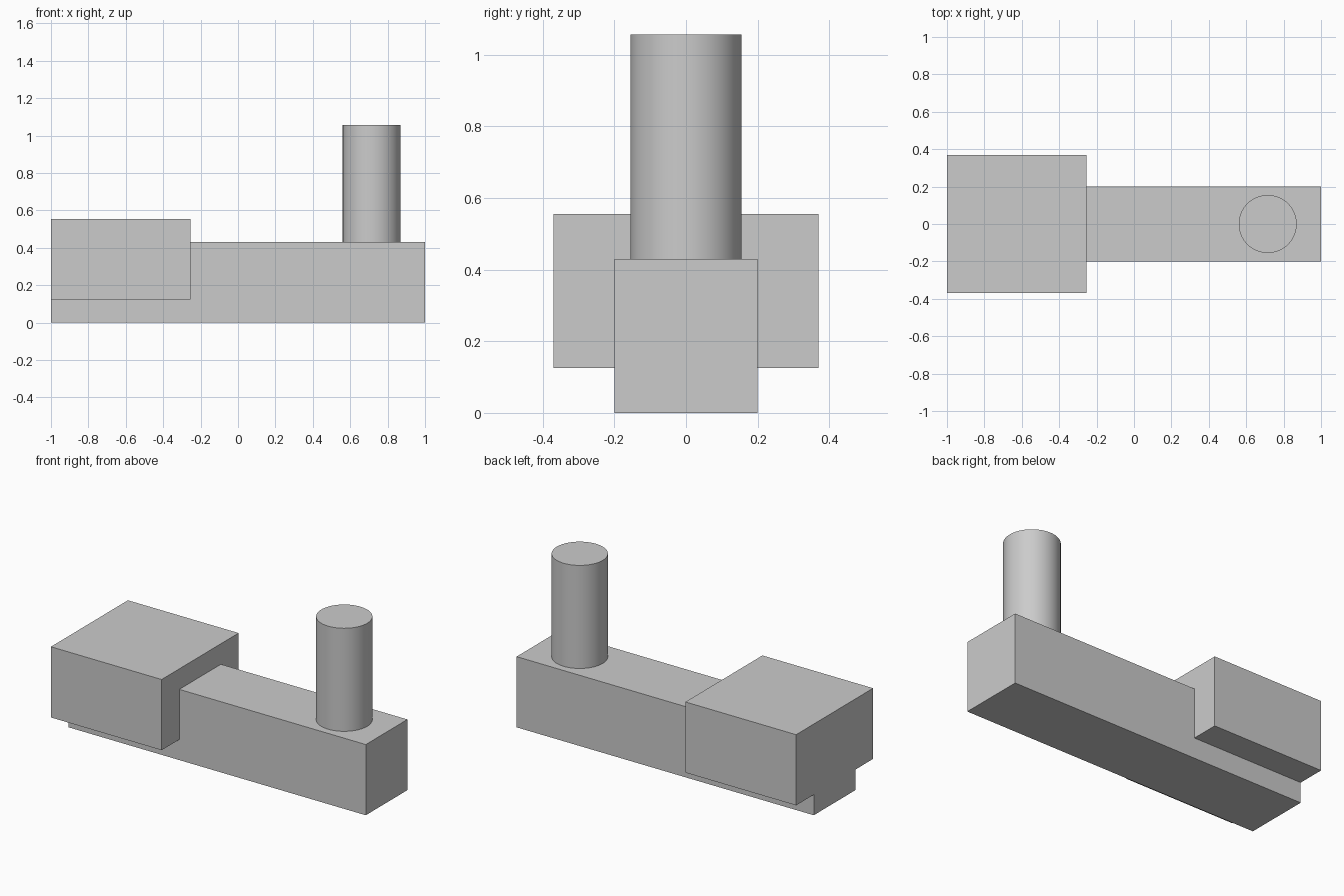
import bpy
import math

default_cube = bpy.data.objects.get("Cube")
if default_cube:
    bpy.data.objects.remove(default_cube, do_unlink=True)

# One plain grey for everything
grey = bpy.data.materials.new("plain grey")
grey.use_nodes = True
grey.diffuse_color = (0.6, 0.6, 0.6, 1)
grey.node_tree.nodes["Principled BSDF"].inputs["Base Color"].default_value = (0.6, 0.6, 0.6, 1)


def box(name, low, high):
    """Box between two opposite corners."""
    centre = [(a + b) / 2 for a, b in zip(low, high)]
    bpy.ops.mesh.primitive_cube_add(size=1, location=centre)
    obj = bpy.context.object
    obj.name = name
    obj.scale = [b - a for a, b in zip(low, high)]
    bpy.ops.object.transform_apply(location=False, rotation=False, scale=True)
    obj.data.materials.append(grey)
    return obj


# Wide head block, merged into the long beam it straddles
head = box("head_block", (-1, -0.37, 0.125), (-0.255, 0.37, 0.555))
beam = box("beam_with_head", (-1, -0.2, 0), (1, 0.2, 0.43))
join = beam.modifiers.new("join_head", "BOOLEAN")
join.operation = "UNION"
join.solver = "EXACT"
join.object = head
bpy.ops.object.modifier_apply(modifier=join.name)
bpy.data.objects.remove(head, do_unlink=True)

# Round post standing near the far end of the beam
base, top = 0.43, 1.057
bpy.ops.mesh.primitive_cylinder_add(vertices=64, radius=0.155, depth=top - base,
                                    location=(0.715, 0, (base + top) / 2))
post = bpy.context.object
post.name = "round_post"
post.data.materials.append(grey)
bpy.ops.object.shade_smooth_by_angle(angle=math.radians(30))
